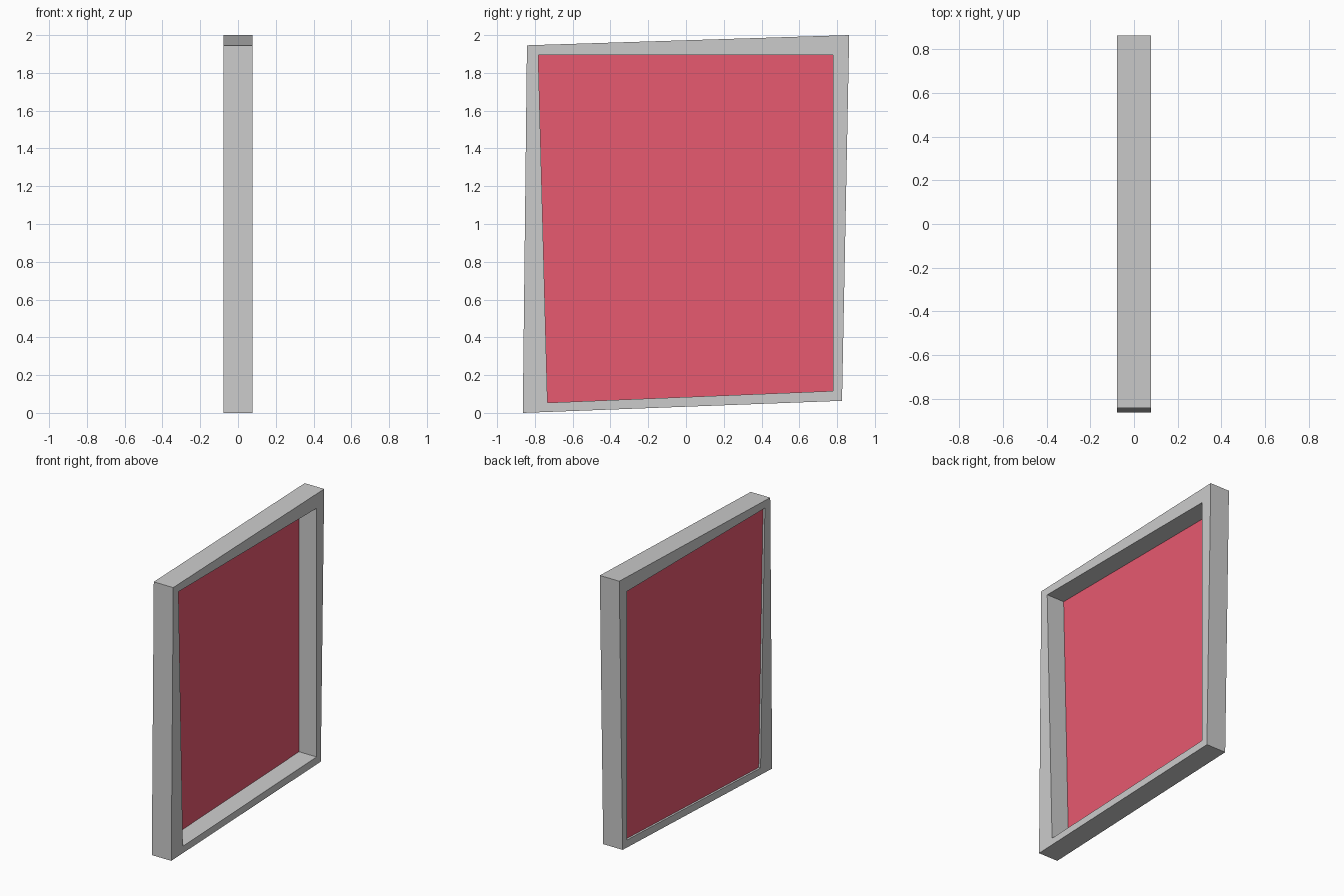
import bpy

if "Cube" in bpy.data.objects:
    bpy.data.objects.remove(bpy.data.objects["Cube"])

HALF_DEPTH = 0.077
PANEL_X = -0.062

# Slightly skewed outlines as (y, z), counter-clockwise seen from +x
OUTER = [(-0.864, 0.0), (0.826, 0.064), (0.864, 2.0), (-0.842, 1.946)]
INNER = [(-0.733, 0.054), (0.778, 0.116), (0.778, 1.894), (-0.782, 1.894)]


def make_object(name, verts, faces):
    mesh = bpy.data.meshes.new(name)
    mesh.from_pydata(verts, [], faces)
    mesh.update()
    obj = bpy.data.objects.new(name, mesh)
    bpy.context.collection.objects.link(obj)
    return obj


# Frame: ring of four mitred bars, open in the middle
verts = [(x, y, z) for x in (HALF_DEPTH, -HALF_DEPTH)
         for outline in (OUTER, INNER) for y, z in outline]
faces = []
for i in range(4):
    j = (i + 1) % 4
    faces += [
        (i, j, 4 + j, 4 + i),            # +x face
        (8 + j, 8 + i, 12 + i, 12 + j),  # -x face
        (j, i, 8 + i, 8 + j),            # outer side
        (4 + i, 4 + j, 12 + j, 12 + i),  # inner side
    ]
make_object("frame", verts, faces)

# Thin canvas set just inside the -x face
canvas = make_object("canvas", [(PANEL_X, y, z) for y, z in INNER], [(0, 1, 2, 3)])
red = bpy.data.materials.new("canvas_red")
red.diffuse_color = (0.8, 0.1, 0.16, 1.0)
red.use_nodes = True
red.node_tree.nodes["Principled BSDF"].inputs["Base Color"].default_value = red.diffuse_color
canvas.data.materials.append(red)
